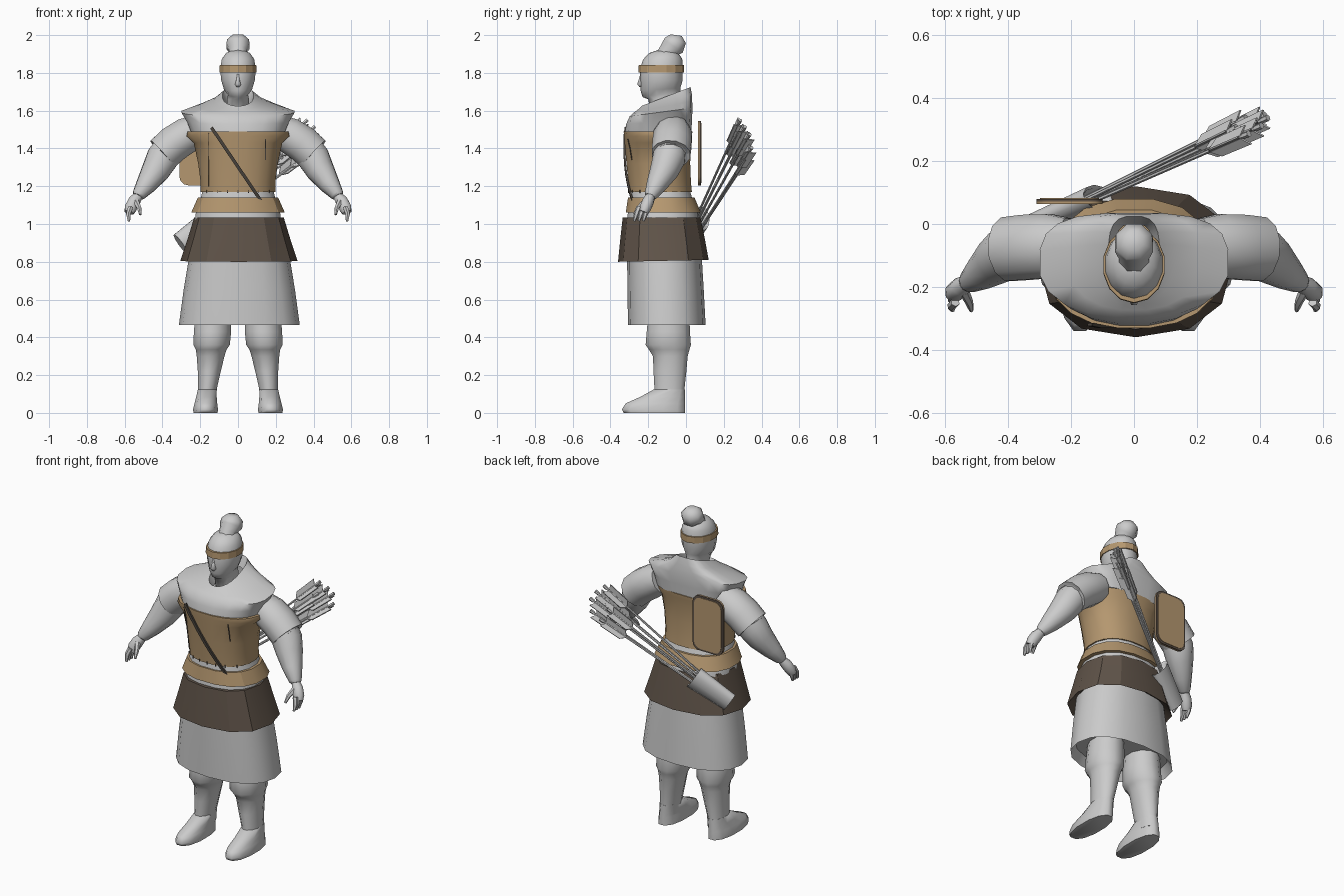
import bpy, bmesh, math
from mathutils import Vector

if "Cube" in bpy.data.objects:
    bpy.data.objects.remove(bpy.data.objects["Cube"])


def mat(name, rgb):
    m = bpy.data.materials.new(name)
    m.diffuse_color = (*rgb, 1)
    m.use_nodes = True
    m.node_tree.nodes["Principled BSDF"].inputs["Base Color"].default_value = m.diffuse_color
    return m


CLOTH = mat("pale_grey", (0.6, 0.6, 0.6))
TAN = mat("tan_leather", (0.46, 0.31, 0.16))
BROWN = mat("dark_brown", (0.115, 0.087, 0.066))
DARK = mat("darkest_strap", (0.065, 0.055, 0.045))


def finish(name, bm, m, angle=55):
    bmesh.ops.recalc_face_normals(bm, faces=bm.faces)
    me = bpy.data.meshes.new(name)
    bm.to_mesh(me)
    bm.free()
    me.materials.append(m)
    ob = bpy.data.objects.new(name, me)
    bpy.context.collection.objects.link(ob)
    bpy.ops.object.select_all(action='DESELECT')
    ob.select_set(True)
    bpy.context.view_layer.objects.active = ob
    bpy.ops.object.shade_smooth_by_angle(angle=math.radians(angle))
    return ob


def skin(name, rings, m, caps=(True, True), angle=55):
    bm = bmesh.new()
    loops = [[bm.verts.new(p) for p in r] for r in rings]
    n = len(loops[0])
    for a, b in zip(loops, loops[1:]):
        for i in range(n):
            bm.faces.new((a[i], a[(i + 1) % n], b[(i + 1) % n], b[i]))
    for use, loop in zip(caps, (loops[0], loops[-1])):
        if use:
            bm.faces.new(loop)
    return finish(name, bm, m, angle)


def loft(name, rows, m, n=16, p=1.0, caps=(True, True), cx=0.0, angle=55, back_p=None, off=.5):
    """Rows: (front z, back z, half width, front y, back y[, centre x])."""
    rings = []
    for zf, zb, rx, yf, yb, *c in rows:
        ring = []
        for i in range(n):
            a = 2 * math.pi * (i + off) / n
            q = back_p if back_p and math.sin(a) > 0 else p
            u, v = (math.copysign(abs(k) ** q, k) for k in (math.cos(a), math.sin(a)))
            t = (v + 1) / 2
            ring.append(((c[0] if c else cx) + rx * u, yf + (yb - yf) * t, zf + (zb - zf) * t))
        rings.append(ring)
    return skin(name, rings, m, caps, angle)


def tube(name, pts, m, n=10, angle=55, flat=1.0):
    """Points: (x, y, z, radius)."""
    P = [Vector(q[:3]) for q in pts]
    rings = []
    for i, q in enumerate(pts):
        d = (P[min(i + 1, len(P) - 1)] - P[max(i - 1, 0)]).normalized()
        s = d.cross(Vector((0, 1, 0))).normalized()
        t = d.cross(s)
        rings.append([P[i] + q[3] * (s * math.cos(a) + t * flat * math.sin(a))
                      for a in (2 * math.pi * (k + 0.5) / n for k in range(n))])
    return skin(name, rings, m, angle=angle)


# Head, nose, topknot and headband
loft("head", [(1.56, 1.6, .06, -.18, -.03), (1.66, 1.66, .06, -.2, -.03), (1.672, 1.70, .054, -.23, -.03),
              (1.705, 1.72, .076, -.24, -.03), (1.76, 1.76, .091, -.243, -.018), (1.82, 1.82, .097, -.243, -.018),
              (1.87, 1.875, .088, -.228, -.02), (1.905, 1.905, .065, -.195, -.04), (1.92, 1.92, .03, -.15, -.07)],
     CLOTH, 14, angle=75)
loft("nose", [(1.725, 1.725, .012, -.25, -.2), (1.74, 1.735, .018, -.262, -.2), (1.765, 1.765, .012, -.254, -.2),
              (1.80, 1.80, .008, -.243, -.2)], CLOTH, 6, off=0, angle=75)
tube("topknot", [(0, -.12, 1.86, .06), (0, -.098, 1.915, .05), (0, -.067, 1.942, .066),
                 (0, -.056, 1.972, .062), (0, -.052, 2.0, .032)], CLOTH, 8)
loft("headband", [(1.803, 1.803, .1, -.252, -.01), (1.842, 1.842, .099, -.25, -.01)], TAN, 14, angle=20)

# Shoulder mantle with a raised collar
loft("mantle", [(1.58, 1.66, .06, -.2, 0), (1.625, 1.725, .082, -.235, .025), (1.61, 1.685, .13, -.25, .033),
                (1.592, 1.65, .21, -.275, .034), (1.57, 1.615, .302, -.3, .036), (1.53, 1.55, .272, -.318, .033),
                (1.485, 1.485, .25, -.325, .03)], CLOTH, 20, .9, (False, True), back_p=.65)

# Chest armour, waist and layered skirts
ARMOUR = [(1.17, .2, -.303, .033), (1.22, .2, -.307, .028), (1.32, .213, -.317, .024),
          (1.43, .237, -.327, .027), (1.465, .275, -.33, .033), (1.49, .27, -.332, .036)]
loft("chest_armour", [(z, z, rx, a, b) for z, rx, a, b in ARMOUR], TAN, 20, .87)
loft("waist_wrap", [(1.02, 1.02, .232, -.315, .072), (1.065, 1.065, .226, -.31, .062),
                    (1.14, 1.14, .2, -.3, .034), (1.172, 1.172, .192, -.296, .025)], CLOTH, 16, .85)
loft("belt", [(1.06, 1.06, .252, -.322, .082), (1.14, 1.14, .216, -.31, .048)], TAN, 16, .85, angle=25)
loft("outer_skirt", [(.83, .84, .27, -.32, .08), (.80, .81, .31, -.36, .12), (.92, .92, .272, -.348, .1),
                     (1.035, 1.035, .237, -.335, .077)], BROWN, 12, .85, cx=.005, angle=28, off=0)
loft("long_skirt", [(.52, .52, .29, -.28, .075), (.465, .465, .32, -.307, .104), (.65, .65, .295, -.31, .094),
                    (.85, .85, .262, -.312, .082)], CLOTH, 16, .85, cx=.007, off=0)


def front_y(x, z):
    """Front surface of the chest armour."""
    z = min(max(z, 1.171), 1.489)
    for (z0, r0, f0, b0), (z1, r1, f1, b1) in zip(ARMOUR, ARMOUR[1:]):
        if z0 <= z <= z1:
            t = (z - z0) / (z1 - z0)
            r, f, b = r0 + t * (r1 - r0), f0 + t * (f1 - f0), b0 + t * (b1 - b0)
            e = 1 / .87
            v = (1 - min(1, (abs(x) / r) ** (2 * e))) ** (.5 / e)
            return (f + b) / 2 - v * (b - f) / 2


# Diagonal strap, stitched seams and laces over the chest
tube("chest_strap", [(x, front_y(x, z) - .006, z, .012) for x, z in
                     ((-.14 + .27 * k / 8, 1.51 - .40 * k / 8) for k in range(9))], DARK, 4, flat=.6)
for x, zs in ((-.155, (1.2, 1.3, 1.4, 1.48)), (.145, (1.34, 1.4, 1.45))):
    tube("chest_seam", [(x, front_y(x, z) - .001, z, .003) for z in zs], DARK, 4)
for k in range(7):
    x = -.165 + .055 * k
    tube("lace", [(x, front_y(x, 1.18) - .001, z, .003) for z in (1.165, 1.18)], BROWN, 4)

# Arms, hands and legs on both sides
for s, side in ((-1, "left"), (1, "right")):
    def mirrored(pts):
        return [(s * x, *rest) for x, *rest in pts]
    tube(side + "_sleeve", mirrored([(.21, -.07, 1.50, .085), (.27, -.07, 1.47, .098), (.34, -.074, 1.425, .1),
                                     (.40, -.08, 1.37, .098), (.396, -.08, 1.375, .08)]), CLOTH, 12, flat=1.07)
    tube(side + "_forearm", mirrored([(.36, -.08, 1.41, .084), (.40, -.09, 1.35, .088), (.435, -.115, 1.285, .077),
                                      (.485, -.155, 1.21, .056), (.525, -.185, 1.155, .036),
                                      (.53, -.19, 1.145, .028)]), CLOTH, 12)
    tube(side + "_palm", mirrored([(.52, -.18, 1.16, .024), (.55, -.2, 1.12, .035), (.568, -.215, 1.085, .035),
                                   (.576, -.225, 1.06, .026)]), CLOTH, 8, flat=.9)
    for k in range(3):
        y = -.2 - .024 * k
        tube(side + "_finger", mirrored([(.568, y, 1.09, .015), (.58, y - .014, 1.055, .014),
                                         (.577, y - .026, 1.015, .007)]), CLOTH, 6)
    tube(side + "_thumb", mirrored([(.54, -.215, 1.12, .017), (.523, -.25, 1.085, .013),
                                    (.517, -.275, 1.05, .007)]), CLOTH, 6)
    loft(side + "_leg", [(z, z, r, f, b, s * c) for z, r, f, b, c in
                         ((.06, .05, -.17, -.005, .165), (.13, .052, -.17, -.005, .162),
                          (.22, .063, -.175, .005, .152), (.3, .076, -.178, .012, .145),
                          (.335, .084, -.2, .022, .142), (.36, .1, -.218, .03, .14),
                          (.43, .102, -.212, .025, .135), (.56, .095, -.2, .02, .13))], CLOTH, 12)
    loft(side + "_foot", [(z, z, r, f, b, s * c) for z, r, f, b, c in
                          ((0, .066, -.335, 0, .172), (.018, .068, -.345, 0, .172), (.05, .062, -.325, 0, .17),
                           (.085, .056, -.245, -.002, .167), (.125, .051, -.172, -.004, .163))], CLOTH, 12, .9,
         angle=70)


# Rounded back plate: tan board with a dark rim on its outer side
def plate(name, w, h, y0, y1, m):
    def outline(y):
        pts = []
        r = .045
        for q, (sx, sz) in enumerate(((1, 1), (-1, 1), (-1, -1), (1, -1))):
            for k in range(4):
                a = math.pi / 2 * (q + k / 3)
                pts.append((-.205 + sx * (w - r) + r * math.cos(a), y, 1.375 + sz * (h - r) + r * math.sin(a)))
        return pts
    skin(name, [outline(y0), outline(y1)], m)


plate("back_plate_board", .105, .17, .063, .071, TAN)
plate("back_plate_rim", .105, .17, .071, .079, BROWN)
plate("back_plate_face", .094, .159, .078, .082, TAN)

# Flattened quiver slung behind the hip
base, mouth = Vector((-.305, .005, .895)), Vector((-.115, .085, 1.03))
axis = (mouth - base).normalized()
side_v = axis.cross(Vector((0, 1, 0))).normalized()
depth_v = axis.cross(side_v)
rings = []
for t, w, d in ((0, .062, .034), (1, .078, .042), (.97, .066, .032), (.5, .058, .028)):
    rings.append([base.lerp(mouth, t) + side_v * w * math.cos(a) + depth_v * d * math.sin(a)
                  for a in (math.pi * (k + .5) / 5 for k in range(10))])
skin("quiver", rings, CLOTH)

# Arrows fanning out of the quiver, each with three fletching vanes
ENDS = ((.36, .285, 1.545), (.40, .31, 1.51), (.42, .335, 1.47), (.35, .285, 1.47),
        (.41, .345, 1.40), (.35, .335, 1.36), (.32, .305, 1.42))
mid = Vector((.373, .314, 1.454))
for end in ENDS:
    e = Vector(end)
    start = base.lerp(mouth, .6) + (e - mid) * .35
    d = (e - start).normalized()
    tube("arrow_shaft", [(*start, .0065), (*e, .0065)], CLOTH, 6)
    tube("arrow_nock", [(*(e - d * .02), .01), (*(e + d * .008), .011)], CLOTH, 6)
    s = d.cross(Vector((0, 0, 1))).normalized()
    t = d.cross(s)
    bm = bmesh.new()
    for k in range(3):
        a = 2 * math.pi * k / 3 + .4
        o = s * math.cos(a) + t * math.sin(a)
        q = d.cross(o) * .003
        prof = [e - d * .18, e - d * .145 + o * .034, e - d * .012 + o * .036, e - d * .035]
        f = [[bm.verts.new(p + g * q) for p in prof] for g in (-1, 1)]
        bm.faces.new(f[0])
        bm.faces.new(f[1][::-1])
        for i in range(4):
            j = (i + 1) % 4
            bm.faces.new((f[0][i], f[1][i], f[1][j], f[0][j]))
    finish("arrow_fletching", bm, CLOTH)
